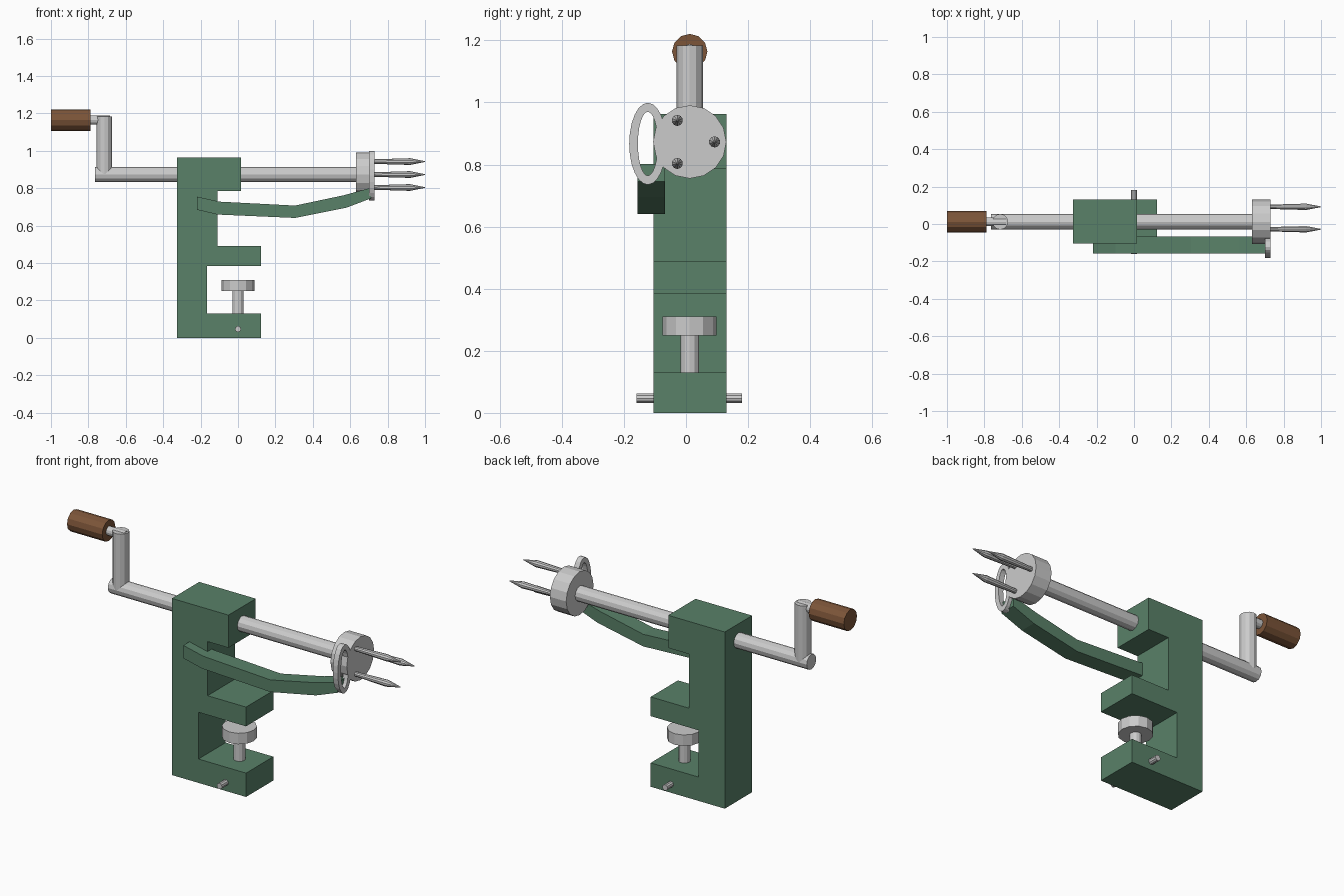
import bpy
import bmesh
from math import cos, sin, pi
from mathutils import Vector

if "Cube" in bpy.data.objects:
    bpy.data.objects.remove(bpy.data.objects["Cube"])

YC = 0.012      # centre line of the tool
ZS = 0.873      # shaft height


def material(name, color):
    m = bpy.data.materials.new(name)
    m.diffuse_color = color
    m.use_nodes = True
    m.node_tree.nodes["Principled BSDF"].inputs["Base Color"].default_value = m.diffuse_color
    return m


green = material("green_paint", (0.10, 0.22, 0.14, 1))
brown = material("wood", (0.20, 0.09, 0.04, 1))


def finish(name, bm, mat=None):
    bmesh.ops.recalc_face_normals(bm, faces=bm.faces)
    me = bpy.data.meshes.new(name)
    bm.to_mesh(me)
    bm.free()
    ob = bpy.data.objects.new(name, me)
    bpy.context.collection.objects.link(ob)
    if mat:
        me.materials.append(mat)
    return ob


def extrude_xz(name, pts, y0, y1, mat):
    """Extrude an x-z outline along y."""
    bm = bmesh.new()
    face = bm.faces.new([bm.verts.new((x, y0, z)) for x, z in pts])
    new = bmesh.ops.extrude_face_region(bm, geom=[face])["geom"]
    verts = [v for v in new if isinstance(v, bmesh.types.BMVert)]
    bmesh.ops.translate(bm, verts=verts, vec=(0, y1 - y0, 0))
    bm.faces.ensure_lookup_table()
    if not any(abs(f.normal.y) > 0.9 and all(abs(v.co.y - y0) < 1e-5 for v in f.verts) for f in bm.faces):
        bm.faces.new([v for v in bm.verts if abs(v.co.y - y0) < 1e-5])
    return finish(name, bm, mat)


def lathe(name, origin, axis, profile, sides, mat=None):
    """Round part: profile is (distance along axis, radius)."""
    bm = bmesh.new()
    rot = Vector((0, 0, 1)).rotation_difference(Vector(axis))
    rings = [[bm.verts.new(Vector(origin) + rot @ Vector(
        (r * cos(2 * pi * i / sides), r * sin(2 * pi * i / sides), d)))
        for i in range(sides)] for d, r in profile]
    for a, b in zip(rings, rings[1:]):
        for i in range(sides):
            j = (i + 1) % sides
            bm.faces.new((a[i], a[j], b[j], b[i]))
    bm.faces.new(rings[0])
    bm.faces.new(rings[-1])
    return finish(name, bm, mat)


def rod(name, origin, axis, length, radius, sides=12, mat=None):
    return lathe(name, origin, axis, [(0, radius), (length, radius)], sides, mat)


# Clamp body
extrude_xz("clamp_frame", [
    (-0.325, 0), (0.122, 0), (0.122, 0.13), (-0.165, 0.13),
    (-0.165, 0.385), (0.122, 0.385), (0.122, 0.49), (-0.11, 0.49),
    (-0.11, 0.785), (0.016, 0.785), (0.016, 0.963), (-0.325, 0.963)],
    -0.105, 0.13, green)

# Curved arm carrying the cutting ring
extrude_xz("blade_arm", [
    (-0.22, 0.685), (-0.11, 0.659), (0.305, 0.641), (0.58, 0.696), (0.71, 0.745),
    (0.71, 0.802), (0.565, 0.762), (0.305, 0.707), (-0.10, 0.728), (-0.22, 0.755)],
    -0.157, -0.067, green)

# Clamp screw, pad and cross bar
rod("clamp_screw", (0, YC, 0.03), (0, 0, 1), 0.23, 0.03)
rod("clamp_pad", (0, YC, 0.25), (0, 0, 1), 0.06, 0.087)
rod("screw_bar", (0, -0.16, 0.047), (0, 1, 0), 0.341, 0.016, 10)

# Crank shaft, arm and handle
rod("crank_shaft", (-0.765, YC, ZS), (1, 0, 0), 1.42, 0.041)
rod("crank_arm", (-0.715, YC, 0.875), (0, 0, 1), 0.308, 0.042)
rod("handle_pin", (-0.81, YC, 1.164), (1, 0, 0), 0.125, 0.024)
rod("crank_handle", (-1.0, YC, 1.164), (1, 0, 0), 0.212, 0.057, 12, brown)

# Fork hub and prongs
rod("fork_hub", (0.632, YC, ZS), (1, 0, 0), 0.098, 0.118, 16)
for k in range(3):
    a = 2 * pi * k / 3
    lathe(f"prong_{k + 1}", (0.72, YC + 0.08 * cos(a), ZS + 0.08 * sin(a)), (1, 0, 0),
          [(0, 0.012), (0.20, 0.018), (0.28, 0.002)], 10)

# Oval cutting ring
bm = bmesh.new()
n = 24
loops = []
for x, ry, rz in ((0.70, 0.06, 0.132), (0.73, 0.06, 0.132), (0.73, 0.032, 0.103), (0.70, 0.032, 0.103)):
    loops.append([bm.verts.new((x, -0.123 + ry * cos(2 * pi * i / n), 0.867 + rz * sin(2 * pi * i / n)))
                  for i in range(n)])
for k in range(4):
    a, b = loops[k], loops[(k + 1) % 4]
    for i in range(n):
        j = (i + 1) % n
        bm.faces.new((a[i], a[j], b[j], b[i]))
finish("cutting_ring", bm)
